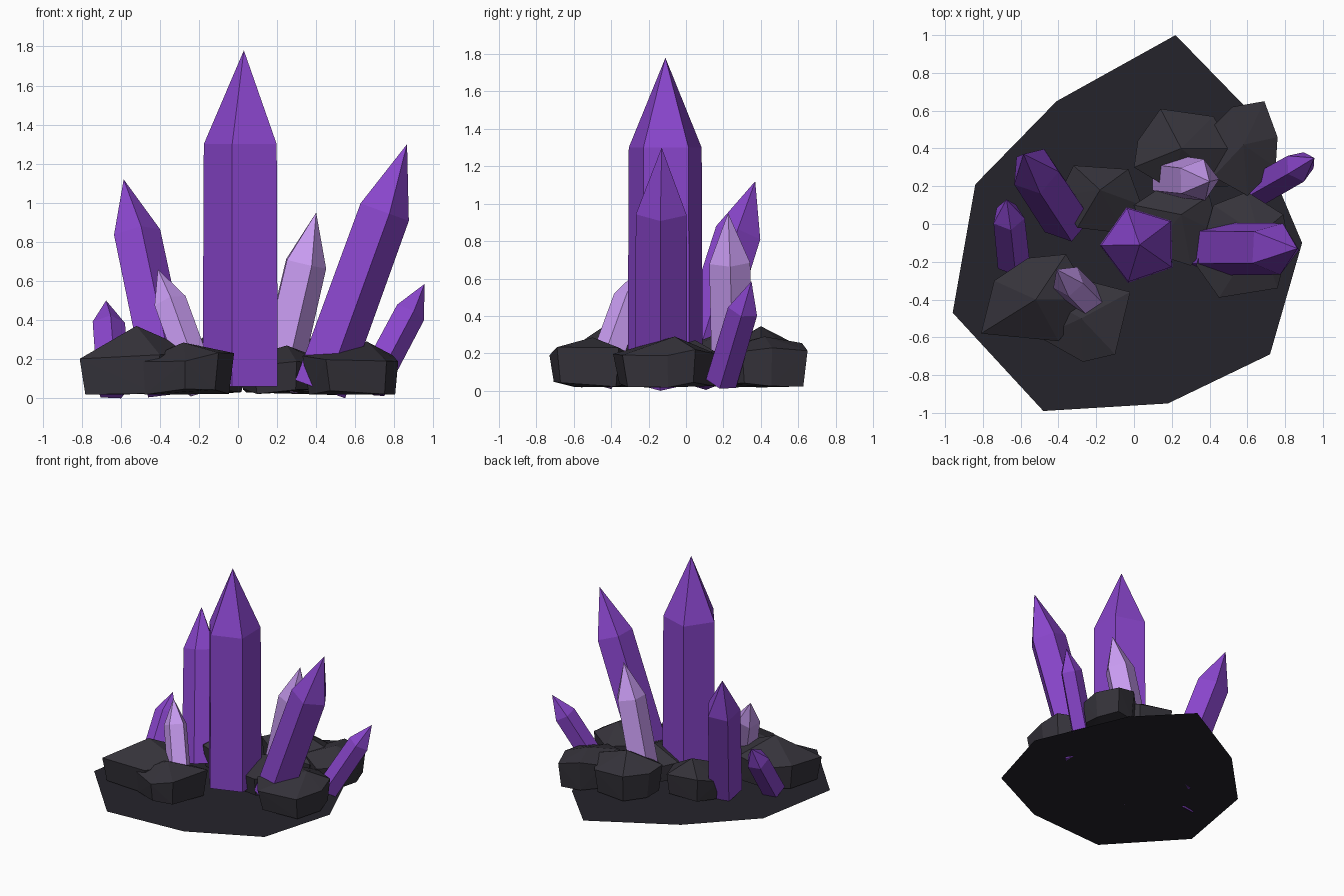
import bpy, bmesh, random
from math import radians, cos, sin
from mathutils import Vector

if "Cube" in bpy.data.objects:
    bpy.data.objects.remove(bpy.data.objects["Cube"])

random.seed(4)


def material(name, rgb):
    m = bpy.data.materials.new(name)
    m.diffuse_color = (*rgb, 1)
    m.use_nodes = True
    m.node_tree.nodes["Principled BSDF"].inputs["Base Color"].default_value = m.diffuse_color
    return m


PURPLE = material("purple crystal", (0.25, 0.06, 0.60))
LILAC = material("lilac crystal", (0.58, 0.33, 0.88))
STONE = material("dark stone", (0.036, 0.033, 0.043))
GROUND = material("ground stone", (0.018, 0.017, 0.024))


def finish(name, bm, mat):
    bmesh.ops.recalc_face_normals(bm, faces=bm.faces)
    me = bpy.data.meshes.new(name)
    bm.to_mesh(me)
    bm.free()
    me.materials.append(mat)
    ob = bpy.data.objects.new(name, me)
    bpy.context.collection.objects.link(ob)


def crystal(name, base, tip, shoulder, radius, phase, mat):
    """Five-sided prism along base->tip, pointed above the shoulder fraction."""
    base, tip = Vector(base), Vector(tip)
    turn = Vector((0, 0, 1)).rotation_difference(tip - base)
    bm = bmesh.new()

    def ring(centre, r):
        angles = [radians(phase + 72 * i) for i in range(5)]
        return [bm.verts.new(centre + turn @ Vector((r * cos(a), r * sin(a), 0)))
                for a in angles]

    low = ring(base, radius * 1.03)
    high = ring(base.lerp(tip, shoulder), radius)
    top = bm.verts.new(tip)
    bm.faces.new(low[::-1])
    for i in range(5):
        j = (i + 1) % 5
        bm.faces.new((low[i], low[j], high[j], high[i]))
        bm.faces.new((high[i], high[j], top))
    finish(name, bm, mat)


def rock(name, outline, belt, peak):
    """Faceted boulder: hull of a tucked-in foot, an uneven belt and a peak."""
    bm = bmesh.new()
    peak = Vector(peak)
    for x, y in outline:
        p = Vector((x, y, belt + random.uniform(-0.035, 0.035)))
        foot = p.lerp(peak, 0.1)
        foot.z = random.uniform(0.015, 0.05)
        bm.verts.new(p)
        bm.verts.new(foot)
    bm.verts.new(peak)
    out = bmesh.ops.convex_hull(bm, input=bm.verts)
    loose = {g for g in out["geom_interior"] + out["geom_unused"]
             if isinstance(g, bmesh.types.BMVert)}
    bmesh.ops.delete(bm, geom=list(loose), context='VERTS')
    finish(name, bm, STONE)


# Flat ground sheet
bm = bmesh.new()
bm.faces.new([bm.verts.new((x, y, 0.012)) for x, y in (
    (0.22, 1.0), (-0.41, 0.65), (-0.84, 0.21), (-0.96, -0.47), (-0.48, -0.99),
    (0.18, -0.95), (0.72, -0.69), (0.89, -0.1), (0.58, 0.63))])
finish("ground_sheet", bm, GROUND)

# Crystals
crystal("centre_crystal", (0.03, -0.11, 0.06), (0.03, -0.11, 1.78), 0.721, 0.205, 253, PURPLE)
crystal("right_crystal", (0.41, -0.13, 0.05), (0.865, -0.13, 1.3), 0.725, 0.143, 285, PURPLE)
crystal("back_left_crystal", (-0.36, 0.03, 0.05), (-0.585, 0.37, 1.12), 0.735, 0.13, 285, PURPLE)
crystal("small_left_crystal", (-0.64, -0.2, 0.045), (-0.675, 0.13, 0.5), 0.72, 0.088, 280, PURPLE)
crystal("small_right_crystal", (0.67, 0.19, 0.05), (0.955, 0.35, 0.585), 0.72, 0.085, 285, PURPLE)
crystal("front_lilac_crystal", (-0.19, -0.46, 0.05), (-0.41, -0.24, 0.66), 0.72, 0.088, 275, LILAC)
crystal("back_lilac_crystal", (0.19, 0.25, 0.05), (0.40, 0.225, 0.95), 0.71, 0.115, 290, LILAC)

# Rocks
rock("front_left_rock", [(-0.81, -0.58), (-0.74, -0.3), (-0.56, -0.18), (-0.36, -0.16),
                         (-0.22, -0.4), (-0.4, -0.62)], 0.22, (-0.52, -0.40, 0.37))
rock("front_rock", [(-0.5, -0.6), (-0.27, -0.73), (-0.1, -0.69), (-0.02, -0.36),
                    (-0.25, -0.3), (-0.42, -0.42)], 0.21, (-0.28, -0.5, 0.285))
rock("right_rock", [(0.33, -0.22), (0.45, -0.39), (0.76, -0.34), (0.82, -0.1), (0.79, 0.05),
                    (0.6, 0.17), (0.42, 0.1)], 0.19, (0.66, -0.06, 0.29))
rock("back_rock", [(0.0, 0.3), (0.02, 0.44), (0.14, 0.61), (0.42, 0.57), (0.53, 0.4),
                   (0.5, 0.2), (0.2, 0.18)], 0.23, (0.25, 0.4, 0.345))
rock("back_right_rock", [(0.4, 0.5), (0.52, 0.62), (0.69, 0.65), (0.76, 0.46), (0.75, 0.3),
                         (0.6, 0.15), (0.42, 0.25)], 0.22, (0.58, 0.42, 0.29))
rock("back_left_rock", [(-0.4, 0.15), (-0.32, 0.31), (-0.03, 0.29), (0.04, 0.1),
                        (-0.05, -0.05), (-0.3, -0.02)], 0.2, (-0.18, 0.18, 0.31))
rock("middle_rock", [(0.0, 0.1), (0.15, 0.2), (0.4, 0.15), (0.45, -0.05), (0.3, -0.22),
                     (0.08, -0.15)], 0.18, (0.25, 0.05, 0.27))
